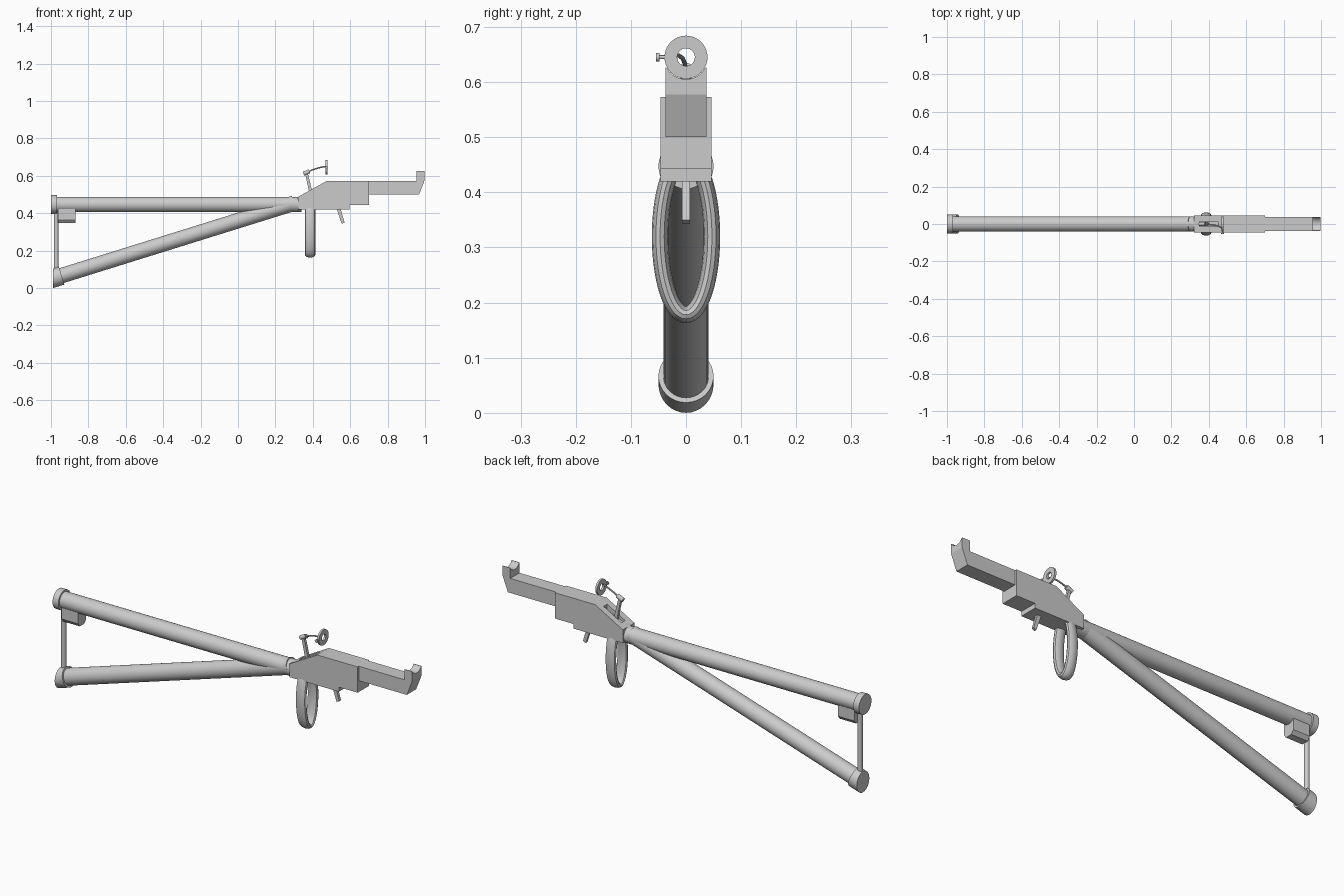
import bpy, bmesh, math
from mathutils import Vector

if "Cube" in bpy.data.objects:
    bpy.data.objects.remove(bpy.data.objects["Cube"])

mat = bpy.data.materials.new("plain grey")
mat.diffuse_color = (0.6, 0.6, 0.6, 1)
mat.use_nodes = True
mat.node_tree.nodes["Principled BSDF"].inputs["Base Color"].default_value = mat.diffuse_color


def finish(name, bm, smooth=True):
    bmesh.ops.recalc_face_normals(bm, faces=bm.faces)
    me = bpy.data.meshes.new(name)
    bm.to_mesh(me)
    bm.free()
    me.materials.append(mat)
    ob = bpy.data.objects.new(name, me)
    bpy.context.collection.objects.link(ob)
    if smooth:
        bpy.ops.object.select_all(action='DESELECT')
        ob.select_set(True)
        bpy.context.view_layer.objects.active = ob
        bpy.ops.object.shade_smooth_by_angle(angle=math.radians(35))
    return ob


def tube(name, path, r, sides=32, vertical_start=False):
    """Capped round sweep along a list of points."""
    pts = [Vector(p) for p in path]
    bm = bmesh.new()
    rings = []
    for i, p in enumerate(pts):
        d = (pts[min(i + 1, len(pts) - 1)] - pts[max(i - 1, 0)]).normalized()
        side = Vector((0, 1, 0)) if abs(d.y) < 0.9 else Vector((1, 0, 0))
        u = (side - d * side.dot(d)).normalized()
        v = d.cross(u)
        ring = []
        for k in range(sides):
            a = 2 * math.pi * k / sides
            co = p + r * (u * math.cos(a) + v * math.sin(a))
            if vertical_start and i == 0:      # slide along axis to an upright end
                co += d * ((p.x - co.x) / d.x)
            ring.append(bm.verts.new(co))
        rings.append(ring)
    for a, b in zip(rings, rings[1:]):
        for k in range(sides):
            n = (k + 1) % sides
            bm.faces.new((a[k], a[n], b[n], b[k]))
    bm.faces.new(rings[0])
    bm.faces.new(rings[-1])
    return finish(name, bm)


def extrude(name, profile, half, axis='y', start=0.0, end=0.0):
    """Extrude an x-z profile across y, or a y-z profile along x."""
    bm = bmesh.new()
    if axis == 'y':
        ends = [[bm.verts.new((x, y, z)) for x, z in profile] for y in (-half, half)]
    else:
        ends = [[bm.verts.new((x, y, z)) for y, z in profile] for x in (start, end)]
    a, b = ends
    n = len(a)
    for k in range(n):
        bm.faces.new((a[k], a[(k + 1) % n], b[(k + 1) % n], b[k]))
    bm.faces.new(a)
    bm.faces.new(b)
    return finish(name, bm, False)


def loop_sweep(name, path_fn, section, steps):
    """Closed sweep; path_fn(angle) gives centre and outward direction, section is (out, x)."""
    bm = bmesh.new()
    rings = []
    for i in range(steps):
        c, out = path_fn(2 * math.pi * i / steps)
        rings.append([bm.verts.new(c + out * o + Vector((w, 0, 0))) for o, w in section])
    n = len(section)
    for i in range(steps):
        a, b = rings[i], rings[(i + 1) % steps]
        for k in range(n):
            bm.faces.new((a[k], a[(k + 1) % n], b[(k + 1) % n], b[k]))
    return finish(name, bm)


def cut(ob, cutter):
    m = ob.modifiers.new("cut", 'BOOLEAN')
    m.operation = 'DIFFERENCE'
    m.solver = 'EXACT'
    m.object = cutter
    bpy.context.view_layer.objects.active = ob
    bpy.ops.object.modifier_apply(modifier=m.name)
    bpy.data.objects.remove(cutter)


# Two long tubes with end caps
tube("upper_tube", [(-0.99, 0, 0.447), (0.34, 0, 0.447)], 0.041)
tube("upper_cap", [(-1.0, 0, 0.447), (-0.968, 0, 0.447)], 0.05)
S = (-0.988, 0.0525)
SLOPE = 0.3116
low = lambda x: (x, 0, S[1] + (x - S[0]) * SLOPE)
tube("lower_tube", [low(-0.97), low(0.3)], 0.041)
tube("lower_cap", [low(S[0]), low(-0.943)], 0.05, vertical_start=True)

# Upright rod and chamfered block between the tubes
tube("end_rod", [(-0.972, 0, 0.07), (-0.972, 0, 0.43)], 0.012, 16)
extrude("end_block", [(-0.032, 0.425), (-0.032, 0.365), (-0.018, 0.347),
                      (0.018, 0.347), (0.032, 0.365), (0.032, 0.425)],
        0, 'x', -0.962, -0.87)

# Receiver body with a sight slot in the sloped top
body = extrude("receiver", [(0.32, 0.42), (0.32, 0.487), (0.475, 0.573), (0.70, 0.573),
                            (0.70, 0.443), (0.595, 0.443), (0.595, 0.42)], 0.046)
cut(body, extrude("slot_cutter", [(0.35, 0.49), (0.35, 0.6), (0.45, 0.6), (0.45, 0.53)], 0.014))

# Stock with a cradle-shaped lip
stock = extrude("stock", [(0.69, 0.573), (0.955, 0.573), (0.955, 0.626), (0.998, 0.626),
                          (0.998, 0.577), (0.968, 0.50), (0.69, 0.50)], 0.037)
cut(stock, tube("lip_cutter", [(0.9, 0, 0.645), (1.1, 0, 0.645)], 0.040, 48))

# Oval hand ring and trigger
def oval(a):
    out = Vector((0, math.cos(a) / 0.047, math.sin(a) / 0.142)).normalized()
    return Vector((0.386, 0.047 * math.cos(a), 0.32 + 0.142 * math.sin(a))), out


section = [(0.015 * math.cos(math.pi * k / 6), 0.028 * math.sin(math.pi * k / 6)) for k in range(12)]
loop_sweep("hand_ring", oval, section, 64)
extrude("trigger", [(0.525, 0.43), (0.547, 0.43), (0.570, 0.350), (0.555, 0.343)], 0.007)

# Sight: post, cross pin, curved wire, aperture ring and side knob
extrude("sight_post", [(0.383, 0.50), (0.401, 0.50), (0.373, 0.615), (0.359, 0.612)], 0.007)
tube("sight_pin", [(0.350, 0, 0.611), (0.382, 0, 0.625)], 0.011, 16)
tube("sight_wire", [(0.37, 0, 0.618), (0.40, -0.002, 0.633), (0.43, -0.006, 0.643),
                    (0.455, -0.013, 0.648), (0.475, -0.024, 0.648)], 0.004, 10)
circle = lambda a: (Vector((0.474, 0, 0.645)), Vector((0, math.cos(a), math.sin(a))))
loop_sweep("sight_ring", circle, [(0.016, -0.005), (0.039, -0.005), (0.039, 0.005), (0.016, 0.005)], 40)
tube("knob_stem", [(0.474, -0.028, 0.645), (0.474, -0.050, 0.645)], 0.0035, 12)
tube("knob_head", [(0.474, -0.048, 0.645), (0.474, -0.054, 0.645)], 0.008, 16)
